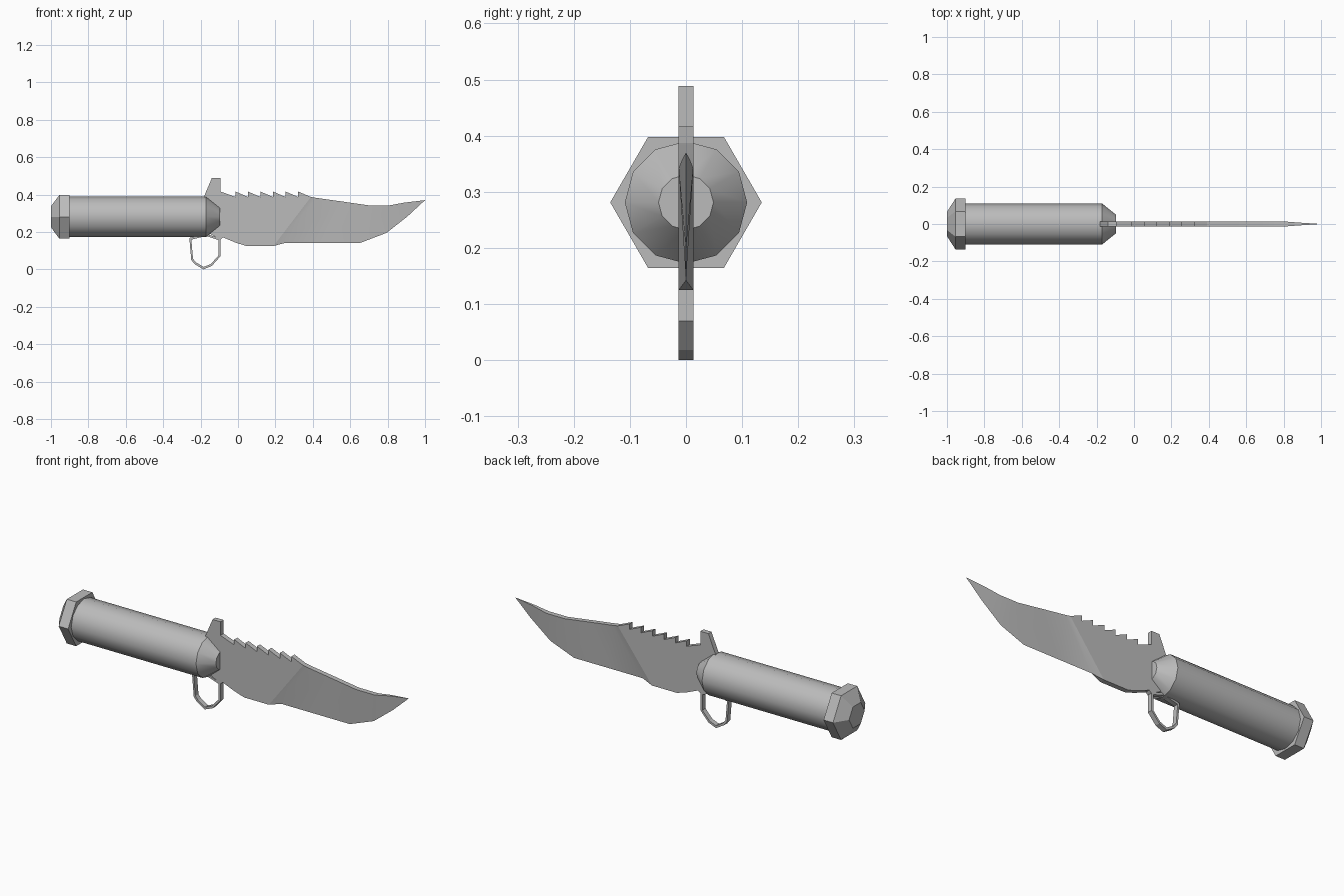
import bpy, bmesh, math

cube = bpy.data.objects.get("Cube")
if cube:
    bpy.data.objects.remove(cube)

AXIS_Z = 0.281   # height of the handle axis
HALF = 0.013     # half thickness of the steel plate

grey = bpy.data.materials.new("steel grey")
grey.use_nodes = True
grey.diffuse_color = (0.5, 0.5, 0.5, 1)
grey.node_tree.nodes["Principled BSDF"].inputs["Base Color"].default_value = (0.5, 0.5, 0.5, 1)


def finish(name, bm, smooth=None):
    bmesh.ops.remove_doubles(bm, verts=bm.verts, dist=0.0001)
    bmesh.ops.recalc_face_normals(bm, faces=bm.faces)
    mesh = bpy.data.meshes.new(name)
    bm.to_mesh(mesh)
    bm.free()
    mesh.materials.append(grey)
    obj = bpy.data.objects.new(name, mesh)
    bpy.context.collection.objects.link(obj)
    if smooth:
        bpy.ops.object.select_all(action='DESELECT')
        obj.select_set(True)
        bpy.context.view_layer.objects.active = obj
        bpy.ops.object.shade_smooth_by_angle(angle=math.radians(smooth))
    return obj


def lathe(name, sides, profile, smooth=None):
    """Capped solid along x from (x, radius) rings."""
    bm = bmesh.new()
    rings = []
    for x, r in profile:
        angles = [math.tau * i / sides for i in range(sides)]
        rings.append([bm.verts.new((x, r * math.cos(a), AXIS_Z + r * math.sin(a))) for a in angles])
    for a, b in zip(rings, rings[1:]):
        for i in range(sides):
            j = (i + 1) % sides
            bm.faces.new((a[i], a[j], b[j], b[i]))
    bm.faces.new(rings[0])
    bm.faces.new(rings[-1])
    return finish(name, bm, smooth)


# Handle with its tapered collar, and the hexagonal pommel
lathe("handle", 12, [(-0.92, 0.109), (-0.17, 0.109), (-0.095, 0.049)], 35)
lathe("pommel", 6, [(-1.0, 0.065), (-0.955, 0.135), (-0.9, 0.135)])

# Guard and saw-toothed rear of the blade: one flat outline
outline = [(-0.19, 0.2), (-0.19, 0.37), (-0.14, 0.488), (-0.093, 0.488)]
tooth_x = [-0.093, -0.013, 0.053, 0.12, 0.187, 0.254, 0.322, 0.39]
for x0, x1 in zip(tooth_x, tooth_x[1:]):
    outline += [(x0, 0.416), (x1, 0.387)]
outline += [(0.19, 0.125), (0.045, 0.125), (-0.013, 0.143), (-0.08, 0.171), (-0.093, 0.16), (-0.15, 0.19)]
bm = bmesh.new()
face = bm.faces.new([bm.verts.new((x, -HALF, z)) for x, z in outline])
moved = bmesh.ops.extrude_face_region(bm, geom=[face])["geom"]
bmesh.ops.translate(bm, vec=(0, 2 * HALF, 0), verts=[v for v in moved if isinstance(v, bmesh.types.BMVert)])
finish("guard_and_saw_blade", bm)

# Front of the blade: wedge from thick spine to cutting edge
# (spine x, z, half thickness, edge x, z, half thickness)
stations = [
    (0.39, 0.387, HALF, 0.19, 0.125, HALF),
    (0.42, 0.382, HALF, 0.254, 0.142, 0),
    (0.555, 0.363, HALF, 0.45, 0.142, 0),
    (0.70, 0.342, HALF, 0.655, 0.142, 0),
    (0.81, 0.342, HALF, 0.794, 0.195, 0),
    (0.89, 0.357, 0.007, 0.906, 0.283, 0),
    (1.0, 0.37, 0, 1.0, 0.37, 0),
]
bm = bmesh.new()
loops = []
for sx, sz, sh, ex, ez, eh in stations:
    corners = [(sx, -sh, sz), (sx, sh, sz), (ex, eh, ez), (ex, -eh, ez)]
    loops.append([bm.verts.new(c) for c in corners])
for a, b in zip(loops, loops[1:]):
    for i in range(4):
        j = (i + 1) % 4
        bm.faces.new((a[i], a[j], b[j], b[i]))
bm.faces.new(loops[0])
finish("blade_front", bm, 20)

# Finger ring under the guard
ring = [(-0.26, 0.168), (-0.25, 0.05), (-0.232, 0.028), (-0.185, 0.0), (-0.14, 0.018),
        (-0.094, 0.07), (-0.094, 0.165), (-0.17, 0.19)]
cx, cz, shrink = -0.177, 0.1, 0.87
bm = bmesh.new()
sections = []
for x, z in ring:
    ix, iz = cx + (x - cx) * shrink, cz + (z - cz) * shrink
    corners = [(x, -HALF, z), (x, HALF, z), (ix, HALF, iz), (ix, -HALF, iz)]
    sections.append([bm.verts.new(c) for c in corners])
for k, a in enumerate(sections):
    b = sections[(k + 1) % len(sections)]
    for i in range(4):
        j = (i + 1) % 4
        bm.faces.new((a[i], a[j], b[j], b[i]))
finish("finger_ring", bm)
